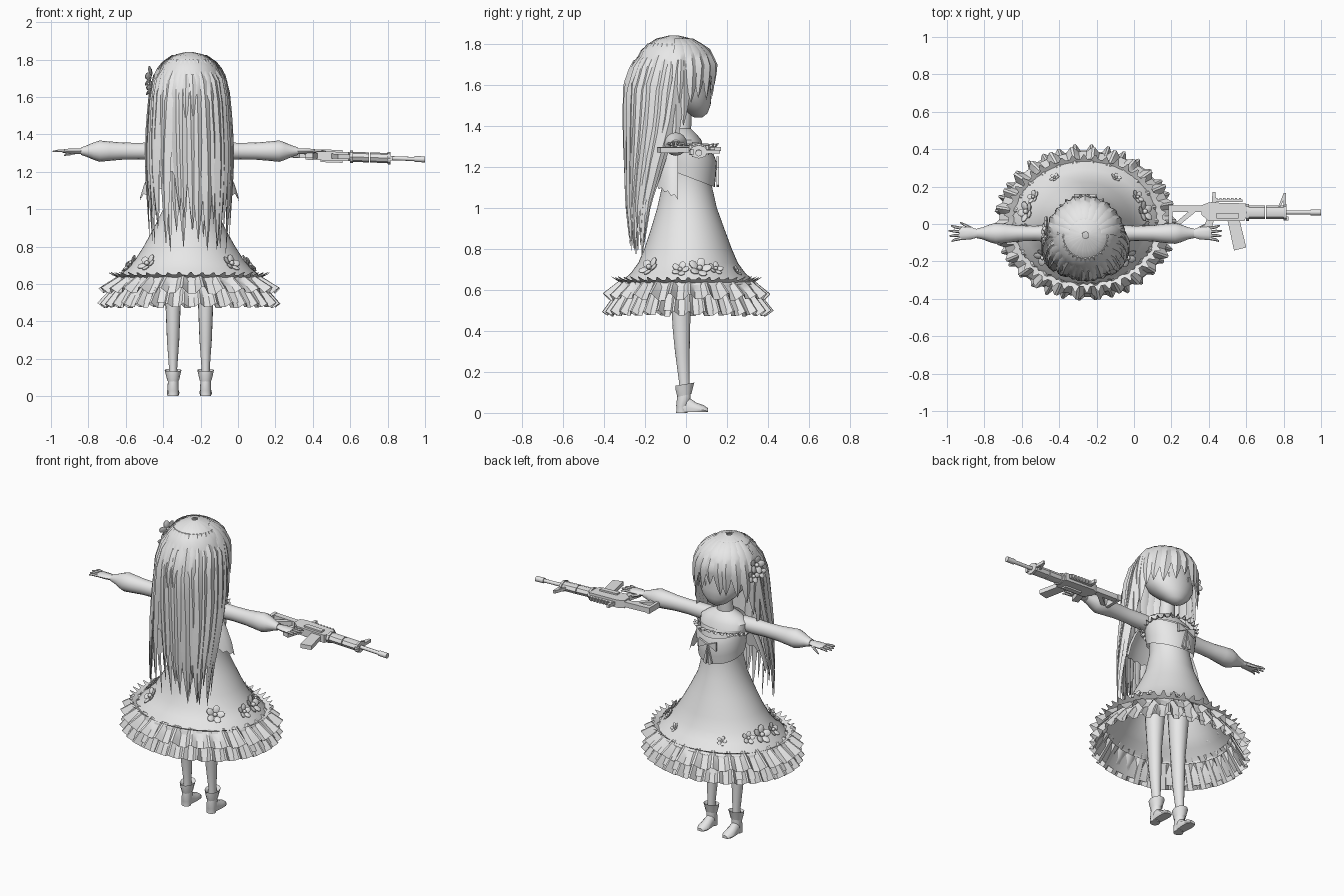
import bpy, bmesh, math, random
from mathutils import Vector as V, Matrix

if "Cube" in bpy.data.objects:
    bpy.data.objects.remove(bpy.data.objects["Cube"])

random.seed(4)
CX = -0.26
grey = bpy.data.materials.new("plain_grey")
grey.diffuse_color = (0.8, 0.8, 0.8, 1)
grey.use_nodes = True
grey.node_tree.nodes["Principled BSDF"].inputs["Base Color"].default_value = grey.diffuse_color


def finish(name, bm, angle=40):
    me = bpy.data.meshes.new(name)
    bm.to_mesh(me)
    bm.free()
    me.materials.append(grey)
    me.shade_smooth()
    me.set_sharp_from_angle(angle=math.radians(angle))
    ob = bpy.data.objects.new(name, me)
    bpy.context.collection.objects.link(ob)
    return ob


def skin(bm, rows, closed=True, caps=False):
    """Quads between neighbouring rows of points."""
    vs = [[bm.verts.new(p) for p in r] for r in rows]
    n = len(rows[0])
    for a, b in zip(vs, vs[1:]):
        for i in range(n if closed else n - 1):
            j = (i + 1) % n
            bm.faces.new((a[i], a[j], b[j], b[i]))
    if caps:
        bm.faces.new(vs[0][::-1])
        bm.faces.new(vs[-1])
    bmesh.ops.recalc_face_normals(bm, faces=bm.faces[:])


def lathe(name, st, cx=CX, n=32, caps=False, tilt=0.0):
    """Stacked ellipses: z, rx, ry, y centre; tilt raises the back edge."""
    bm = bmesh.new()
    ts = [2 * math.pi * i / n for i in range(n)]
    skin(bm, [[V((cx + a * math.cos(t), cy + b * math.sin(t), z - tilt * math.sin(t)))
               for t in ts] for z, a, b, cy in st], True, caps)
    return finish(name, bm)


def tube(bm, st, n=10):
    """Tube along x: centre, half size in y, half size in z."""
    ts = [2 * math.pi * i / n for i in range(n)]
    skin(bm, [[V(c) + V((0, a * math.cos(t), b * math.sin(t))) for t in ts]
              for c, a, b in st], True, True)


# ---- dress and body
lathe("dress", [(1.3, .15, .09, 0), (1.22, .125, .11, .01), (1.12, .115, .118, .005),
                (1.0, .14, .145, .005), (.9, .19, .178, .008), (.8, .245, .213, .01),
                (.73, .29, .243, .01), (.68, .335, .28, .01), (.65, .37, .315, .01),
                (.625, .39, .335, .01)], n=48)
lathe("shoulders_and_neck", [(1.27, .15, .09, 0), (1.33, .15, .085, -.01), (1.36, .11, .07, -.02),
                             (1.385, .05, .045, -.02), (1.5, .04, .04, -.01)])
lathe("cropped_bodice", [(1.31, .15, .125, .01), (1.27, .155, .14, .01), (1.2, .145, .135, .01),
                         (1.15, .14, .13, .01)], tilt=.05)
lathe("head", [(1.44, .02, .02, .06), (1.46, .06, .05, .055), (1.5, .105, .085, .035),
               (1.55, .14, .115, .01), (1.62, .157, .13, -.01), (1.7, .155, .135, -.02),
               (1.77, .11, .1, -.03), (1.81, .03, .03, -.04)], caps=True)


# ---- pleated frills
def frill(name, n, inner, outer, amp, dz, tilt=0.0, rows=3, cy=.005):
    bm = bmesh.new()
    wave = (1, 1, -1, -1)
    jit = [random.uniform(.6, 1.2) for _ in range(n)]
    grid = []
    for k in range(rows + 1):
        f = k / rows
        row = []
        for i in range(4 * n):
            t = 2 * math.pi * (i + .25 * wave[(i + 1) % 4]) / (4 * n)
            w = wave[i % 4] * jit[i // 4] * (.3 + .7 * f)
            rx, ry, z = (p + (q - p) * f for p, q in zip(inner, outer))
            row.append(V((CX + (rx + amp * w) * math.cos(t), cy + (ry + amp * w) * math.sin(t),
                          z + dz * w + tilt * math.sin(t))))
        grid.append(row)
    skin(bm, grid)
    finish(name, bm, 30)


frill("hem_lace", 44, (.385, .325, .635), (.425, .355, .655), .014, .008)
frill("upper_flounce", 26, (.37, .32, .645), (.475, .395, .565), .016, .016)
frill("lower_flounce", 34, (.38, .325, .61), (.475, .405, .485), .016, .012)
frill("neckline_lace", 26, (.15, .125, 1.28), (.172, .15, 1.28), .008, .012, .025)
lathe("flounce_lining", [(.63, .385, .33, .005), (.56, .41, .35, .005), (.5, .452, .382, .005)], n=48)

# ---- legs and boots
for s, side in ((-1, "left"), (1, "right")):
    x = CX + .087 * s
    lathe(side + "_leg", [(.95, .06, .06, -.02), (.75, .06, .062, -.02), (.6, .05, .052, -.022),
                          (.5, .041, .046, -.024), (.4, .037, .042, -.022), (.3, .033, .036, -.018),
                          (.15, .022, .026, -.008), (.05, .025, .03, -.01)], x, 16)
    lathe(side + "_boot_shaft", [(.0, .029, .028, -.02), (.03, .028, .026, -.02), (.035, .03, .034, -.014),
                                 (.08, .028, .033, -.01), (.105, .028, .032, -.01)], x, 16, True)
    lathe(side + "_boot_cuff", [(.085, .032, .036, -.008), (.12, .04, .045, -.008), (.14, .045, .048, -.005),
                                (.12, .028, .03, -.008)], x, 10, tilt=-.008)
    bm = bmesh.new()
    rows = []
    for y, w, h in ((-.03, .026, .08), (.01, .03, .078), (.05, .034, .05), (.085, .033, .038), (.108, .018, .022)):
        rows.append([V((x + w * math.cos(a), y, max(.005, h * (.35 + .65 * math.sin(a)))))
                     for a in (2 * math.pi * i / 12 for i in range(12))])
    skin(bm, rows, True, True)
    finish(side + "_boot_foot", bm)

# ---- arms and hands
for s, side in ((-1, "left"), (1, "right")):
    at = lambda d, y=-.05, z=1.31: (CX + s * d, y, z)
    bm = bmesh.new()
    tube(bm, [(at(d), a, b) for d, a, b in (
        (.1, .05, .045), (.2, .045, .047), (.27, .04, .044), (.36, .043, .046), (.43, .052, .052),
        (.48, .056, .057), (.51, .048, .047), (.55, .032, .03), (.58, .026, .02))], 16)
    finish(side + "_sleeve", bm)
    bm = bmesh.new()
    tube(bm, [(at(.57), .02, .015), (at(.61), .032, .015), (at(.66), .036, .013), (at(.675), .03, .01)])
    for k in range(4):
        y0, y1 = -.05 + .018 * (k - 1.5), -.05 + .028 * (k - 1.5)
        end = .735 - .012 * abs(k - 1.7)
        tube(bm, [(at(.66, y0), .008, .008), (at(.70, (y0 + y1) / 2, 1.312), .008, .008),
                  (at(end, y1, 1.308), .004, .004)], 6)
    tube(bm, [(at(.6, -.03, 1.305), .011, .01), (at(.64, -.008, 1.295), .009, .009),
              (at(.67, .008, 1.288), .004, .004)], 6)
    finish(side + "_hand", bm)

# ---- back cape with a wavy lower edge
bm = bmesh.new()
rows = []
for z, rx, ry in ((1.31, .15, .09), (1.2, .21, .11), (1.12, .245, .12), (1.04, .265, .13)):
    rows.append([V((CX + rx * math.cos(t), -.04 + ry * math.sin(t),
                    z + (.015 * (i % 2) if z < 1.1 else 0) + .07 * math.sin(-t) * (z < 1.25)))
                 for i, t in enumerate(math.pi * (1 + k / 24) for k in range(25))])
skin(bm, rows, False)
finish("back_cape", bm)

# ---- hair
HAIR = ((1.84, .015, .015, -.06), (1.825, .08, .08, -.06), (1.78, .14, .15, -.06), (1.7, .18, .19, -.06),
        (1.6, .195, .205, -.08), (1.5, .2, .2, -.09), (1.4, .208, .185, -.105), (1.2, .21, .13, -.155),
        (1.0, .2, .085, -.2), (.74, .19, .045, -.22))


def hair_pt(t, z, off=0.0, front=False):
    for a, b in zip(HAIR, HAIR[1:]):
        if z >= b[0]:
            break
    f = (a[0] - z) / (a[0] - b[0])
    rx, ry, cy = (a[k] + (b[k] - a[k]) * f for k in (1, 2, 3))
    if front and z < 1.7:
        cy, ry = -.06, .19
    return V((CX + (rx + off) * math.cos(t), cy + (ry + off) * math.sin(t), z))


def lock(bm, t0, t1, ztop, zend, w, off, front=False, steps=9):
    """Tapering strand with a diamond section that hugs the hair volume."""
    rows = []
    for k in range(steps + 1):
        f = k / steps
        t = t0 + (t1 - t0) * f
        p = hair_pt(t, ztop + (zend - ztop) * f, off, front)
        r = V((math.cos(t), math.sin(t), 0))
        u = V((-math.sin(t), math.cos(t), 0))
        ww = w * (min(1, .35 + 3 * f) if f < .5 else 1.02 - ((f - .5) * 2) ** 1.7)
        rows.append([p + u * ww, p + r * ww * .45, p - u * ww, p - r * ww * .3])
    skin(bm, rows, True, True)


bm = bmesh.new()
rows, N = [], 72
for k in range(15):
    f = (k / 14) ** 1.4
    row = []
    for i in range(N):
        t = 2 * math.pi * i / N
        low = 1.68 if math.sin(t) > .35 else 1.2 if math.sin(t) < -.1 else 1.4
        row.append(hair_pt(t, 1.84 + (low - .04 * (i % 4 > 1) - 1.84) * f, .004 * (i % 2)))
    rows.append(row)
skin(bm, rows, True)
finish("hair_cap", bm)

bm = bmesh.new()
for layer, count in ((.004, 17), (-.02, 15)):
    for i in range(count):
        t = math.pi * (.99 + 1.02 * (i + .5) / count)
        lock(bm, t, t + random.uniform(-.15, .15), 1.80, random.uniform(.76, 1.0), random.uniform(.026, .037), layer)
for t in (math.pi * .97, math.pi * 2.03):
    lock(bm, t, t, 1.72, .83, .02, .02)
    lock(bm, t, t + .1, 1.78, .95, .03, .005)
lock(bm, 4.62, 4.62, 1.72, 1.48, .022, .012)
lock(bm, 4.8, 4.8, 1.72, 1.48, .022, .012)
finish("long_back_hair", bm)

bm = bmesh.new()
for i in range(11):
    a = math.pi * (.06 + .88 * i / 10)
    mid = abs(i - 5) / 5
    lock(bm, a, a + random.uniform(-.14, .14), 1.825,
         random.uniform(1.56, 1.6) - .1 * mid, .034, .008, True)
for a in (0.05, .25, math.pi - .25, math.pi - .05):
    lock(bm, a, a, 1.8, 1.28 if a in (.05, math.pi - .05) else 1.4, .035, .002, True)
finish("fringe", bm)

# ---- eyes as thin plates
for s, side in ((-1, "left"), (1, "right")):
    bm = bmesh.new()
    bmesh.ops.create_cone(bm, cap_ends=True, segments=14, radius1=.028, radius2=.026, depth=.008)
    ob = finish(side + "_eye", bm)
    ob.matrix_world = (Matrix.Translation((CX + .062 * s, .108, 1.585))
                       @ V((.4 * s, 1, -.12)).to_track_quat('Z', 'Y').to_matrix().to_4x4())


# ---- five-petal flowers
def flower(name, pos, normal, size):
    bm = bmesh.new()
    for k in range(5):
        m = Matrix.Rotation(k * math.tau / 5, 4, 'Z') @ Matrix.Translation((size * .6, 0, size * .18)) \
            @ Matrix.Rotation(-.35, 4, 'Y') @ Matrix.Diagonal((size * .45, size * .38, size * .12, 1))
        bmesh.ops.create_uvsphere(bm, u_segments=8, v_segments=5, radius=1, matrix=m)
    bmesh.ops.create_uvsphere(bm, u_segments=8, v_segments=6, radius=size * .25,
                              matrix=Matrix.Translation((0, 0, size * .2)))
    ob = finish(name, bm)
    ob.matrix_world = Matrix.Translation(pos) @ V(normal).to_track_quat('Z', 'Y').to_matrix().to_4x4()


for k, (deg, z, size) in enumerate(((12, .70, .058), (-8, .695, .045), (30, .70, .04), (-45, .705, .055), (60, .69, .03),
                                    (168, .70, .058), (190, .695, .045), (150, .70, .04), (225, .705, .055), (120, .69, .03))):
    t = math.radians(deg)
    grow = (.73 - z) / .05
    flower(f"skirt_flower_{k}", (CX + (.29 + .045 * grow) * math.cos(t), .01 + (.243 + .037 * grow) * math.sin(t), z),
           (math.cos(t), math.sin(t), .8), size)
for k, (y, z, size) in enumerate(((-.03, 1.71, .055), (.0, 1.65, .045), (-.07, 1.65, .04))):
    flower(f"hair_flower_{k}", (CX - .205, y, z), (-1, .25, .2), size)


# ---- rifle lying on its side, pointing along +x
def plate(bm, pts, h, dz=0.0):
    skin(bm, [[V((x, y, 1.287 - .035 * (x - .4) + dz + s * h)) for x, y in pts] for s in (-1, 1)], True, True)


def box(bm, x0, x1, y0, y1, h, dz=0.0):
    plate(bm, [(x0, y0), (x1, y0), (x1, y1), (x0, y1)], h, dz)


bm = bmesh.new()
box(bm, .2, .38, .065, .1, .016)
plate(bm, [(.19, -.02), (.22, -.025), (.33, .065), (.29, .065)], .014)
box(bm, .185, .205, -.02, .102, .018)
finish("rifle_stock", bm)
bm = bmesh.new()
plate(bm, [(.36, .05), (.4, .015), (.59, .015), (.6, .04), (.6, .11), (.4, .115), (.36, .1)], .024)
box(bm, .44, .56, .03, .06, .034)
plate(bm, [(.39, .03), (.43, .03), (.4, -.075), (.36, -.065)], .015)
finish("rifle_receiver_and_grip", bm)
bm = bmesh.new()
plate(bm, [(.5, .02), (.565, .02), (.6, -.125), (.535, -.142)], .013)
finish("rifle_magazine", bm)
bm = bmesh.new()
box(bm, .42, .58, .118, .132, .012)
for i in range(7):
    box(bm, .435 + i * .021, .447 + i * .021, .13, .139, .012)
plate(bm, [(.415, .11), (.44, .11), (.435, .17), (.42, .17)], .01)
finish("rifle_top_rail", bm)
bm = bmesh.new()
for x0, x1, r in ((.6, .615, .045), (.615, .7, .036), (.705, .8, .036), (.8, .815, .044)):
    z = lambda x: 1.287 - .035 * (x - .4)
    tube(bm, [((x0, .062, z(x0)), r, r * .75), ((x1, .062, z(x1)), r, r * .75)], 8)
finish("rifle_handguard", bm)
bm = bmesh.new()
for x0, x1, r in ((.81, .95, .011), (.945, 1.0, .016)):
    tube(bm, [((x0, .062, z(x0)), r, r), ((x1, .062, z(x1)), r, r)], 12)
finish("rifle_barrel", bm)
bm = bmesh.new()
plate(bm, [(.77, .09), (.782, .09), (.81, .15), (.81, .165), (.8, .165)], .009)
box(bm, .8, .813, .03, .165, .009)
box(bm, .8, .825, .02, .04, .012)
finish("rifle_front_sight", bm)

# ---- chest ribbon
bm = bmesh.new()
for s in (-1, 1):
    for pts in (((0, 1.225), (.06, 1.25), (.06, 1.195)), ((0, 1.225), (.03, 1.11), (.01, 1.1))):
        skin(bm, [[V((CX + s * x, y, zz)) for x, zz in pts] for y in (.148, .16)], True, True)
finish("chest_ribbon", bm)
